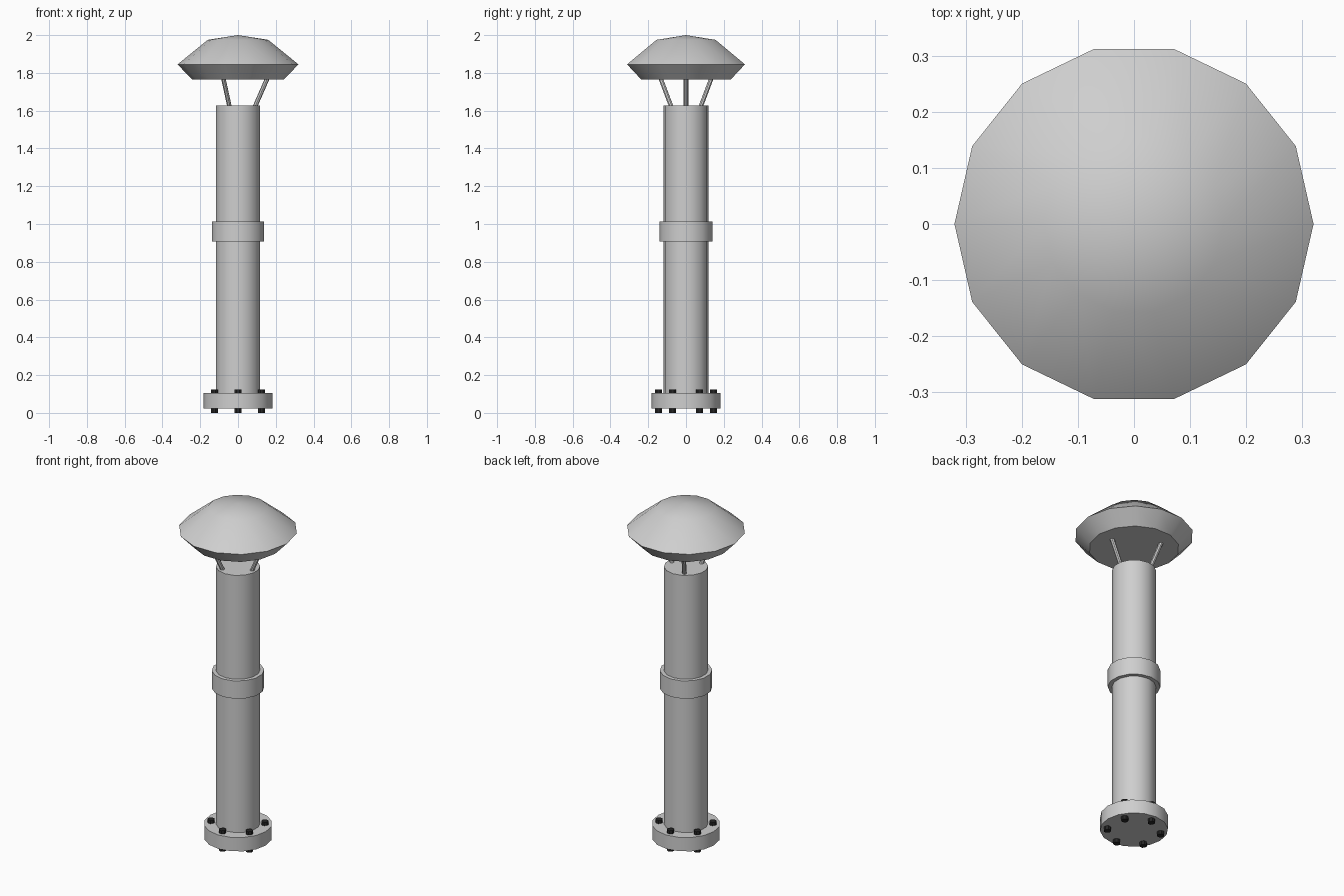
import bpy, math
from mathutils import Vector

cube = bpy.data.objects.get("Cube")
if cube:
    bpy.data.objects.remove(cube, do_unlink=True)


def material(name, value):
    mat = bpy.data.materials.new(name)
    mat.use_nodes = True
    color = (value, value, value, 1)
    mat.diffuse_color = color
    mat.node_tree.nodes["Principled BSDF"].inputs["Base Color"].default_value = color
    return mat


metal = material("light grey metal", 0.62)
black = material("black steel", 0.02)


def finish(obj, name, mat, angle=40):
    obj.name = name
    obj.data.materials.append(mat)
    bpy.ops.object.shade_smooth_by_angle(angle=math.radians(angle))
    return obj


def rod(name, start, end, radius, sides, mat, turn=0.0):
    """Closed cylinder between two points."""
    a, b = Vector(start), Vector(end)
    axis = b - a
    bpy.ops.mesh.primitive_cylinder_add(vertices=sides, radius=radius,
                                        depth=axis.length, location=(a + b) / 2)
    obj = bpy.context.object
    if axis.x or axis.y:
        obj.rotation_euler = axis.to_track_quat('Z', 'Y').to_euler()
    else:
        obj.rotation_euler.z = turn
    return finish(obj, name, mat)


def polar(radius, angle, z):
    return (radius * math.cos(angle), radius * math.sin(angle), z)


def lathe(name, profile, sides, mat):
    """Revolve a profile that starts on the axis; close the far end flat."""
    verts = [(0, 0, profile[0][1])]
    for r, z in profile[1:]:
        verts += [polar(r, math.tau * i / sides, z) for i in range(sides)]
    faces = [(0, 1 + i, 1 + (i + 1) % sides) for i in range(sides)]
    for ring in range(len(profile) - 2):
        top = 1 + ring * sides
        low = top + sides
        for i in range(sides):
            j = (i + 1) % sides
            faces.append((top + i, low + i, low + j, top + j))
    last = len(verts) - sides
    faces.append(tuple(last + i for i in reversed(range(sides))))
    mesh = bpy.data.meshes.new(name)
    mesh.from_pydata(verts, [], faces)
    obj = bpy.data.objects.new(name, mesh)
    bpy.context.collection.objects.link(obj)
    bpy.ops.object.select_all(action='DESELECT')
    obj.select_set(True)
    bpy.context.view_layer.objects.active = obj
    return finish(obj, name, mat)


# Pipe with its base flange and middle collar
rod("base_flange", (0, 0, 0.022), (0, 0, 0.104), 0.183, 16, metal)
rod("pipe", (0, 0, 0.03), (0, 0, 1.627), 0.119, 14, metal)
rod("collar", (0, 0, 0.907), (0, 0, 1.012), 0.141, 14, metal)

# Ring of bolts through the flange
for i in range(6):
    angle = math.radians(30 + 60 * i)
    rod(f"flange_bolt_{i + 1}", polar(0.145, angle, 0), polar(0.145, angle, 0.124),
        0.02, 8, black, math.radians(22.5))

# Three splayed struts carrying the cap
for i in range(3):
    angle = math.tau * i / 3
    rod(f"cap_strut_{i + 1}", polar(0.085, angle, 1.61), polar(0.157, angle, 1.775),
        0.012, 8, metal)

# Rain cap
lathe("rain_cap", [(0, 2.0), (0.16, 1.975), (0.32, 1.845), (0.243, 1.765)], 14, metal)
